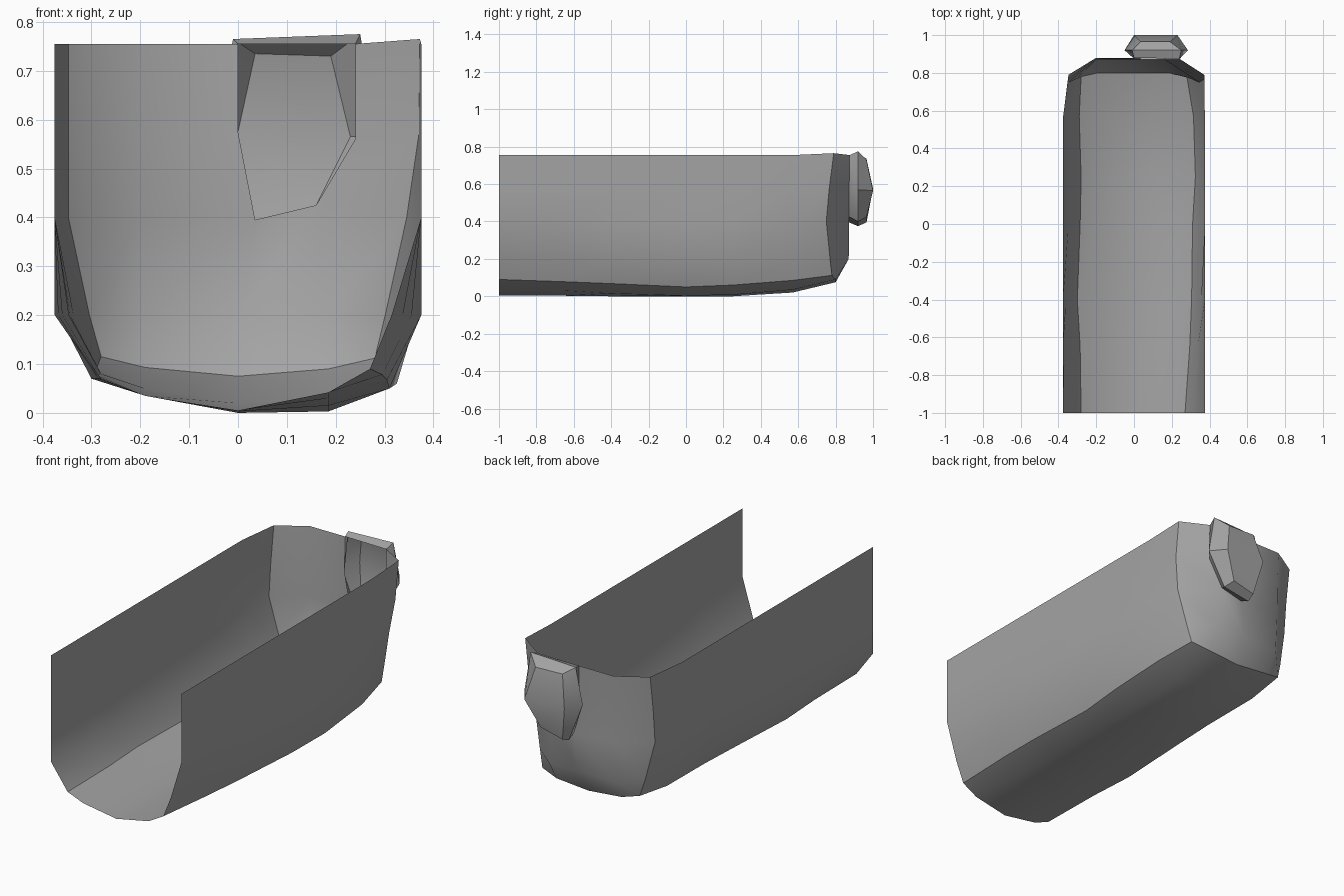
import bpy, bmesh

cube = bpy.data.objects.get("Cube")
if cube:
    bpy.data.objects.remove(cube, do_unlink=True)

grey = bpy.data.materials.new("mid_grey")
grey.use_nodes = True
colour = (0.37, 0.37, 0.37, 1)
grey.diffuse_color = colour
grey.node_tree.nodes["Principled BSDF"].inputs["Base Color"].default_value = colour


def finish(bm, name):
    for face in bm.faces:
        face.smooth = True
    mesh = bpy.data.meshes.new(name)
    bm.to_mesh(mesh)
    bm.free()
    mesh.materials.append(grey)
    obj = bpy.data.objects.new(name, mesh)
    bpy.context.collection.objects.link(obj)
    return obj


def skin(bm, rows, skip=()):
    """Join neighbouring rows of vertices with quads."""
    for i, (low, high) in enumerate(zip(rows, rows[1:])):
        for j in range(len(low) - 1):
            if (i, j) not in skip:
                bm.faces.new((low[j], low[j + 1], high[j + 1], high[j]))


def sharpen(bm, verts):
    for a, b in zip(verts, verts[1:]):
        edge = bm.edges.get((a, b))
        if edge:
            edge.smooth = False


# Trough stations: y, then (corner x, corner z, knee z, wall x) for each side,
# and the heights of the three keel lines
stations = [
    (-1.0, (-.28, .07, .20, -.375), (.27, .09, .39, .375), (.035, .005, .042)),
    (-.65, (-.285, .07, .22, -.375), (.295, .078, .34, .375), (.035, .003, .03)),
    (-.4, (-.30, .07, .25, -.375), (.305, .068, .27, .375), (.035, 0, .015)),
    (0, (-.285, .075, .28, -.375), (.31, .05, .20, .375), (.035, 0, .003)),
    (.25, (-.28, .08, .28, -.375), (.325, .06, .24, .375), (.035, 0, .008)),
    (.57, (-.29, .09, .32, -.375), (.315, .085, .32, .375), (.05, .02, .035)),
    (.78, (-.28, .115, .39, -.347), (.28, .112, .55, .37), (.093, .075, .09)),
]
wall_heights = (.2, .4, .57, .755)
back_shift = (-.01, -.03, -.015, .01)      # bow of the rear corner seams
keel_x = (-.19, 0, .185)


def wall(y, side, last):
    """Points from the floor corner up to the rim."""
    x0, z0, knee, x1 = side
    points = [(x0, y, z0)]
    for z, shift in zip(wall_heights, back_shift):
        t = min(1, (z - z0) / (knee - z0))
        t = 1 - (1 - t) ** 1.2
        points.append((x0 + (x1 - x0) * t, y + shift * last, z))
    return points


bm = bmesh.new()
rows = []
for y, left, right, keel in stations:
    last = y == stations[-1][0]
    floor = [(x, y + .02 * last, z) for x, z in zip(keel_x, keel)]
    points = wall(y, left, last)[::-1] + floor + wall(y, right, last)
    if last:
        points[-1] = (.372, .79, .765)
    rows.append([bm.verts.new(p) for p in points])
skin(bm, rows)

# Rear wall, left open where the hollow boss joins it
rear = rows[-1]
inner = [
    [(-.19, .87, .2), (.01, .87, .2), (.18, .87, .2)],
    [(-.2, .87, .4), (.035, .872, .395), (.16, .872, .425)],
    [(-.2, .872, .57), (0, .875, .575), (.24, .872, .56)],
    [(-.2, .88, .755), (0, .88, .755), (.24, .875, .755)],
]
panel = [rear[4:9]]
for k, points in enumerate(inner):
    panel.append([rear[3 - k]] + [bm.verts.new(p) for p in points] + [rear[9 + k]])
skin(bm, panel, skip=((2, 2), (3, 2)))

# Crisp seams along the floor and around the rear wall
for column in (4, 8):
    sharpen(bm, [row[column] for row in rows])
sharpen(bm, rear)
finish(bm, "trough_shell")

# Hollow boss: rim, wide middle ring and ridged cap
rim = [inner[3][1], inner[3][2], inner[2][2], inner[1][2], inner[1][1], inner[2][1]]
middle = [(-.01, .92, .765), (.25, .92, .775), (.285, .92, .57),
          (.185, .92, .4), (.03, .92, .375), (-.05, .92, .58)]
cap = [(.035, .965, .735), (.19, .965, .73), (.23, 1, .565),
       (.16, .965, .425), (.035, .965, .395), (0, 1, .575)]
bm = bmesh.new()
rings = [[bm.verts.new(p) for p in ring] for ring in (rim, middle, cap)]
skin(bm, [ring + ring[:1] for ring in rings])
c = rings[-1]
bm.faces.new((c[0], c[1], c[2], c[5]))
bm.faces.new((c[5], c[2], c[3], c[4]))
bmesh.ops.recalc_face_normals(bm, faces=bm.faces[:])
boss = finish(bm, "rear_boss")
bpy.ops.object.select_all(action="DESELECT")
boss.select_set(True)
bpy.context.view_layer.objects.active = boss
bpy.ops.object.shade_smooth_by_angle(angle=.6)
